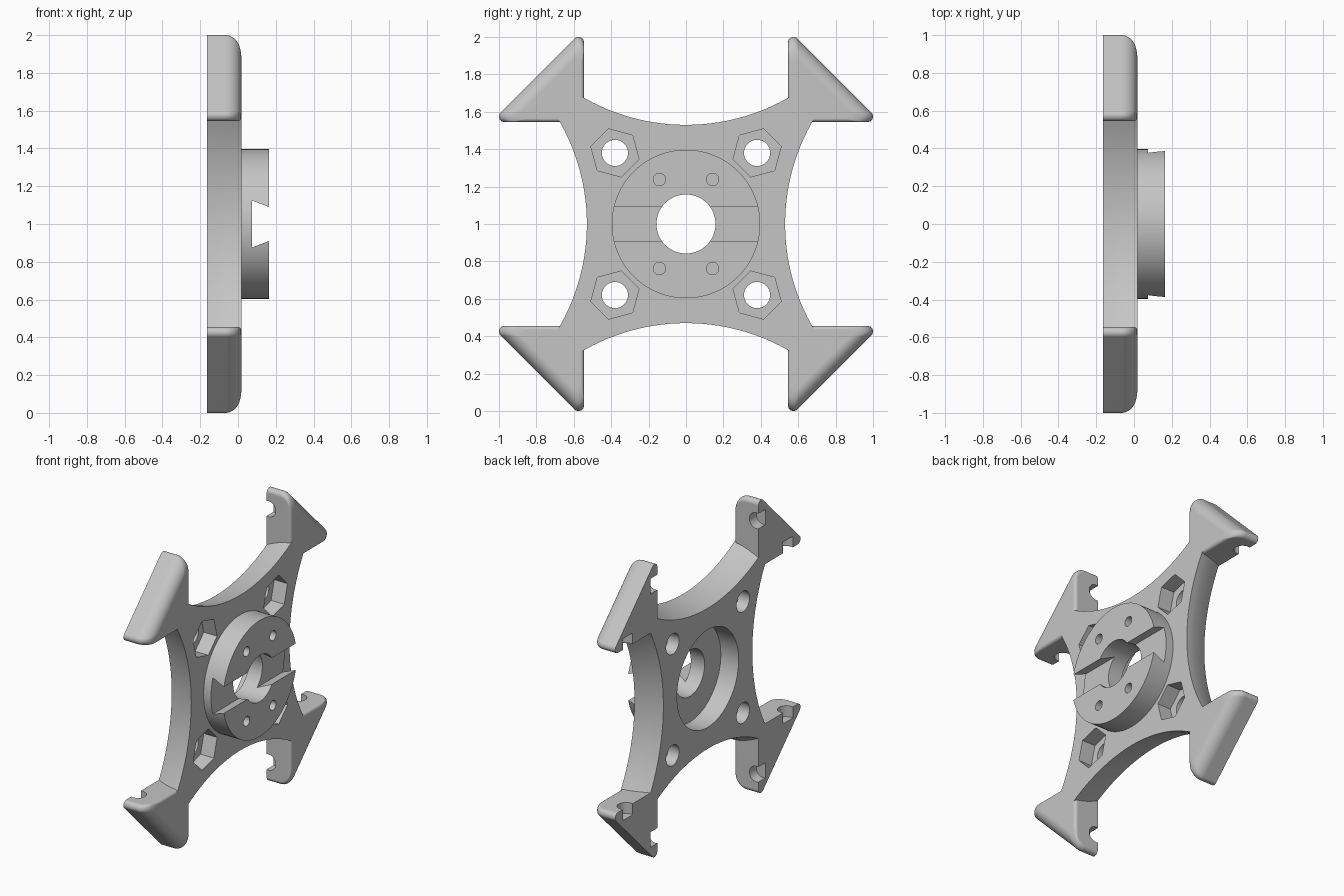
import bpy, bmesh
from math import sin, cos, pi, radians, sqrt

cube = bpy.data.objects.get("Cube")
if cube:
    bpy.data.objects.remove(cube, do_unlink=True)

MID = 1.0                      # height of the hub axis
BACK, FACE, TOP = -0.165, 0.018, 0.165
SIGNS = [(a, b) for a in (-1, 1) for b in (-1, 1)]

grey = bpy.data.materials.new("plain_grey")
grey.use_nodes = True
colour = (0.56, 0.56, 0.56, 1)
grey.diffuse_color = colour
grey.node_tree.nodes["Principled BSDF"].inputs["Base Color"].default_value = colour


def loft(name, sections):
    """Solid through matching closed rings of 3D points."""
    bm = bmesh.new()
    rings = [[bm.verts.new(p) for p in ring] for ring in sections]
    n = len(rings[0])
    for a, b in zip(rings, rings[1:]):
        for i in range(n):
            j = (i + 1) % n
            bm.faces.new((a[i], a[j], b[j], b[i]))
    bm.faces.new(rings[0])
    bm.faces.new(rings[-1])
    bmesh.ops.recalc_face_normals(bm, faces=bm.faces)
    mesh = bpy.data.meshes.new(name)
    bm.to_mesh(mesh)
    bm.free()
    mesh.materials.append(grey)
    obj = bpy.data.objects.new(name, mesh)
    bpy.context.collection.objects.link(obj)
    return obj


def place(x, outline):
    """Outline in (y, height from hub axis), placed at one x."""
    return [(x, y, MID + h) for y, h in outline]


def prism(name, outline, x0, x1):
    return loft(name, [place(x0, outline), place(x1, outline)])


def ring(r, y=0, h=0, n=64, start=0):
    return [(y + r * cos(start + 2 * pi * i / n), h + r * sin(start + 2 * pi * i / n))
            for i in range(n)]


def boolean(target, tool, operation="DIFFERENCE"):
    tool.hide_render = True
    mod = target.modifiers.new("boolean", "BOOLEAN")
    mod.operation, mod.solver, mod.object = operation, "EXACT", tool
    bpy.ops.object.select_all(action="DESELECT")
    bpy.context.view_layer.objects.active = target
    target.select_set(True)
    bpy.ops.object.modifier_apply(modifier=mod.name)
    bpy.data.objects.remove(tool, do_unlink=True)


def fillet(x, r):
    """Inset at x of a rounded front edge of radius r."""
    d = max(0, x - FACE + r)
    return r - sqrt(max(0, r * r - d * d))


def hook(sy, sz):
    """Triangular corner with rounded tips and rounded front edges."""
    wall, tip, r, small = 0.545, 0.03, 0.085, 0.02

    def section(x):
        inner = wall + fillet(x, small)
        c = 2 * wall + 0.455 + sqrt(2) * (tip - 0.9 * fillet(x, r))   # y + h, long side
        cy = inner + tip
        ch = c - sqrt(2) * tip - cy
        arc = [(cy + tip * cos(radians(a)), ch + tip * sin(radians(a)))
               for a in range(180, 44, -15)]
        pts = [(inner, inner)] + arc + [(h, y) for y, h in reversed(arc)]
        return place(x, [(sy * y, sz * h) for y, h in pts])

    steps = [FACE - r + r * sin(i * pi / 24) for i in range(13)]
    return loft("corner_hook", [section(x) for x in [BACK] + steps])


# Frame plate with four concave sides that draw in towards the back
half, scoop, draw = 0.68, 1.1, 0.05
frame = prism("frame_plate", [(-half, -half), (half, -half), (half, half), (-half, half)],
              BACK, FACE)
for dy, dh in ((1, 0), (-1, 0), (0, 1), (0, -1)):
    d = 0.53 + scoop
    levels = [(FACE + 0.1, 0)]
    levels += [(FACE + (BACK - FACE) * t / 6, draw * (t / 6) ** 1.6) for t in range(7)]
    levels += [(BACK - 0.1, draw)]
    boolean(frame, loft("side_cutter", [place(x, ring(scoop + grow, dy * d, dh * d, 160))
                                        for x, grow in levels]))

# Corner hooks, joined flush with the plate
for sy, sz in SIGNS:
    boolean(frame, hook(sy, sz), "UNION")

# Cord sockets near each hook tip, open to the back
for sy, sz in SIGNS:
    circle = ring(0.054, BACK + 0.014, 0.865, 32)
    boolean(frame, loft("socket_cutter", [
        [(x, sy * y, MID + sz * h) for x, h in circle] for y in (0.5, 0.62)]))
    boolean(frame, loft("socket_cutter", [
        [(x, sy * y, MID + sz * h) for x, y in circle] for h in (0.5, 0.62)]))

# Round pocket in the back, then bolt holes with hexagonal nut pockets
boolean(frame, prism("pocket_cutter", ring(0.333), -0.4, -0.03))
for sy, sz in SIGNS:
    y, h = sy * 0.38, sz * 0.38
    boolean(frame, prism("bolt_cutter", ring(0.07, y, h, 40), -0.4, 0.4))
    turn = radians(15 if sy * sz > 0 else 105)
    boolean(frame, prism("nut_cutter", ring(0.133, y, h, 6, turn), FACE - 0.1, 0.4))

# Hub disc with a dovetail slot and four screw holes
hub = prism("hub_disc", ring(0.397, n=96), FACE - 0.01, TOP)
slot = [(0.074, -0.124), (0.2, -0.077), (0.2, 0.077), (0.074, 0.124)]
boolean(hub, loft("slot_cutter", [[(x, y, MID + h) for x, h in slot] for y in (-0.6, 0.6)]))
for sy, sz in SIGNS:
    boolean(hub, prism("screw_cutter", ring(0.033, sy * 0.142, sz * 0.238, 24), 0.04, 0.4))

# Hub rises from the plate, with one bore through both
boolean(frame, hub, "UNION")
boolean(frame, prism("bore_cutter", ring(0.158), -0.4, 0.4))

# Smooth curved walls, crisp edges, flat large faces
frame.name = "frame_with_hub"
bpy.ops.object.select_all(action="DESELECT")
frame.select_set(True)
bpy.context.view_layer.objects.active = frame
bpy.ops.object.shade_smooth_by_angle(angle=radians(30))
weighted = frame.modifiers.new("flat_faces", "WEIGHTED_NORMAL")
weighted.keep_sharp = True
